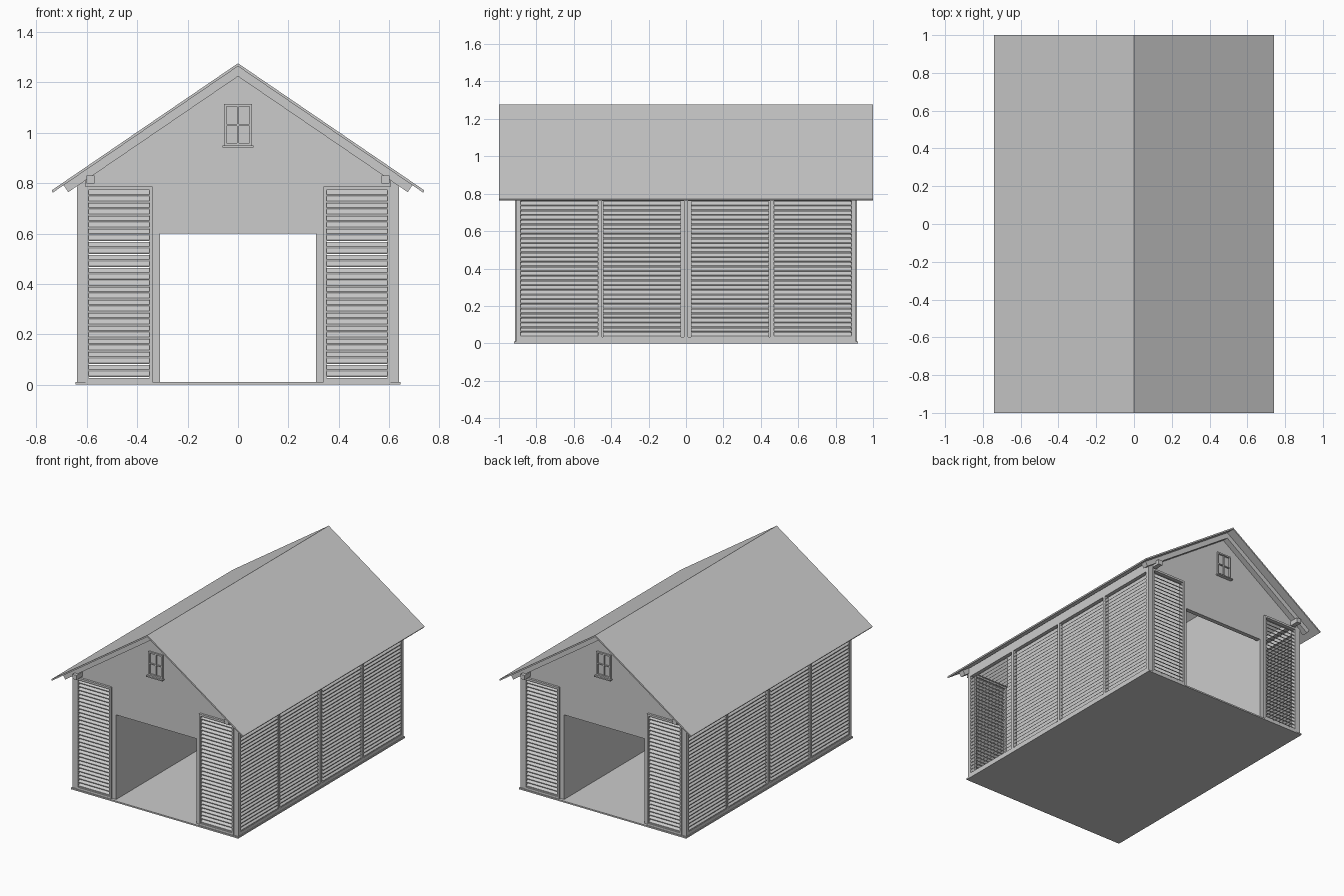
import bpy, bmesh

if "Cube" in bpy.data.objects:
    bpy.data.objects.remove(bpy.data.objects["Cube"])

SLOPE = 0.682


def roof_z(x, apex):
    return apex - SLOPE * abs(x)


def make(name, bm, mirror=""):
    """Finish a mesh; mirror lists the world axes to mirror across."""
    bmesh.ops.recalc_face_normals(bm, faces=bm.faces)
    me = bpy.data.meshes.new(name)
    bm.to_mesh(me)
    bm.free()
    ob = bpy.data.objects.new(name, me)
    bpy.context.collection.objects.link(ob)
    if mirror:
        add_mirror(ob, mirror)
    return ob


def add_mirror(ob, axes):
    m = ob.modifiers.new("mirror", 'MIRROR')
    m.use_axis = ["x" in axes, "y" in axes, False]
    m.use_mirror_merge = False


def add_array(ob, count, offset):
    a = ob.modifiers.new("array", 'ARRAY')
    a.use_relative_offset = False
    a.use_constant_offset = True
    a.constant_offset_displace = offset
    a.count = count


def extrude(bm, pts, vec):
    f = bm.faces.new([bm.verts.new(p) for p in pts])
    geo = bmesh.ops.extrude_face_region(bm, geom=[f], use_keep_orig=True)["geom"]
    bmesh.ops.translate(bm, vec=vec, verts=[v for v in geo if isinstance(v, bmesh.types.BMVert)])


def boxes(name, items, mirror=""):
    """Each item is x0, x1, y0, y1, z0, z1."""
    bm = bmesh.new()
    for x0, x1, y0, y1, z0, z1 in items:
        extrude(bm, [(x0, y0, z0), (x1, y0, z0), (x1, y1, z0), (x0, y1, z0)], (0, 0, z1 - z0))
    return make(name, bm, mirror)


def profile_y(name, pts, y0, y1, mirror=""):
    """Extrude an x-z profile along y."""
    bm = bmesh.new()
    extrude(bm, [(x, y0, z) for x, z in pts], (0, y1 - y0, 0))
    return make(name, bm, mirror)


def chevron(name, top, thick, x_top, x_low, y0, y1, mirror=""):
    """Gabled strip with ends cut square to the slope."""
    low = top - thick
    pts = [(-x_top, roof_z(x_top, top)), (0, top), (x_top, roof_z(x_top, top)),
           (x_low, roof_z(x_low, low)), (0, low), (-x_low, roof_z(x_low, low))]
    return profile_y(name, pts, y0, y1, mirror)


# Floor and roof
boxes("floor_slab", [(-0.645, 0.645, -0.92, 0.92, 0, 0.01)])
chevron("roof", 1.276, 0.012, 0.74, 0.735, -1, 1)
chevron("gable_rafters", 1.264, 0.04, 0.692, 0.674, -0.94, -0.90, "y")

# Gable end walls with the doorway cut into the outline
half = [(0.31, 0.6), (0.31, 0.01), (0.34, 0.01), (0.34, 0.785),
        (0.62, 0.785), (0.62, roof_z(0.62, 1.264))]
gable = half + [(0, 1.264)] + [(-x, z) for x, z in reversed(half)]
profile_y("gable_wall", gable, -0.90, -0.87, "y")

# Passage walls running through the building up to the roof
profile_y("passage_wall", [(0.31, 0.01), (0.34, 0.01), (0.34, roof_z(0.34, 1.264)),
                           (0.31, roof_z(0.31, 1.264))], -0.87, 0.87, "x")

# Corner posts, side posts, eaves header and bottom rail
boxes("corner_post", [(0.605, 0.64, -0.91, -0.885, 0.01, 0.826)], "xy")
boxes("side_post", [(0.612, 0.64, y - 0.01, y + 0.01, 0.01, 0.77) for y in (-0.46, 0, 0.46)], "x")
boxes("side_rails", [(0.61, 0.64, -0.885, 0.885, 0.76, 0.825),
                     (0.61, 0.64, -0.885, 0.885, 0.01, 0.034)], "x")

# Purlins whose ends show below the rafters
boxes("purlin", [(0.57, 0.602, -0.965, 0.965, 0.798, 0.83)], "x")

# Side louvres: one slat stacked up, repeated for the next bay, then mirrored
slat = profile_y("side_louvre", [(0.638, 0.035), (0.638, 0.04), (0.618, 0.058), (0.618, 0.053)],
                 -0.887, -0.468)
add_array(slat, 29, (0, 0, 0.025))
add_array(slat, 2, (0, 0.4425, 0))
add_mirror(slat, "xy")

# End shutters: frame and louvres
boxes("shutter_frame", [(0.34, 0.352, -0.915, -0.88, 0.01, 0.787),
                        (0.594, 0.606, -0.915, -0.88, 0.01, 0.787),
                        (0.352, 0.594, -0.915, -0.88, 0.01, 0.026),
                        (0.352, 0.594, -0.915, -0.88, 0.773, 0.787)], "xy")
bm = bmesh.new()
extrude(bm, [(0.35, y, z) for y, z in ((-0.91, 0.03), (-0.91, 0.035), (-0.89, 0.053), (-0.89, 0.048))],
        (0.246, 0, 0))
slat = make("shutter_louvre", bm)
add_array(slat, 29, (0, 0, 0.0257))
add_mirror(slat, "xy")

# Small gable windows with cross bars and a sill
boxes("window_frame", [(-0.055, -0.045, -0.912, -0.895, 0.95, 1.115),
                       (0.045, 0.055, -0.912, -0.895, 0.95, 1.115),
                       (-0.045, 0.045, -0.912, -0.895, 1.105, 1.115),
                       (-0.045, 0.045, -0.912, -0.895, 0.95, 0.96),
                       (-0.045, 0.045, -0.908, -0.895, 1.028, 1.035),
                       (-0.004, 0.004, -0.907, -0.895, 0.96, 1.105)], "y")
boxes("window_sill", [(-0.062, 0.062, -0.925, -0.895, 0.942, 0.95)], "y")
